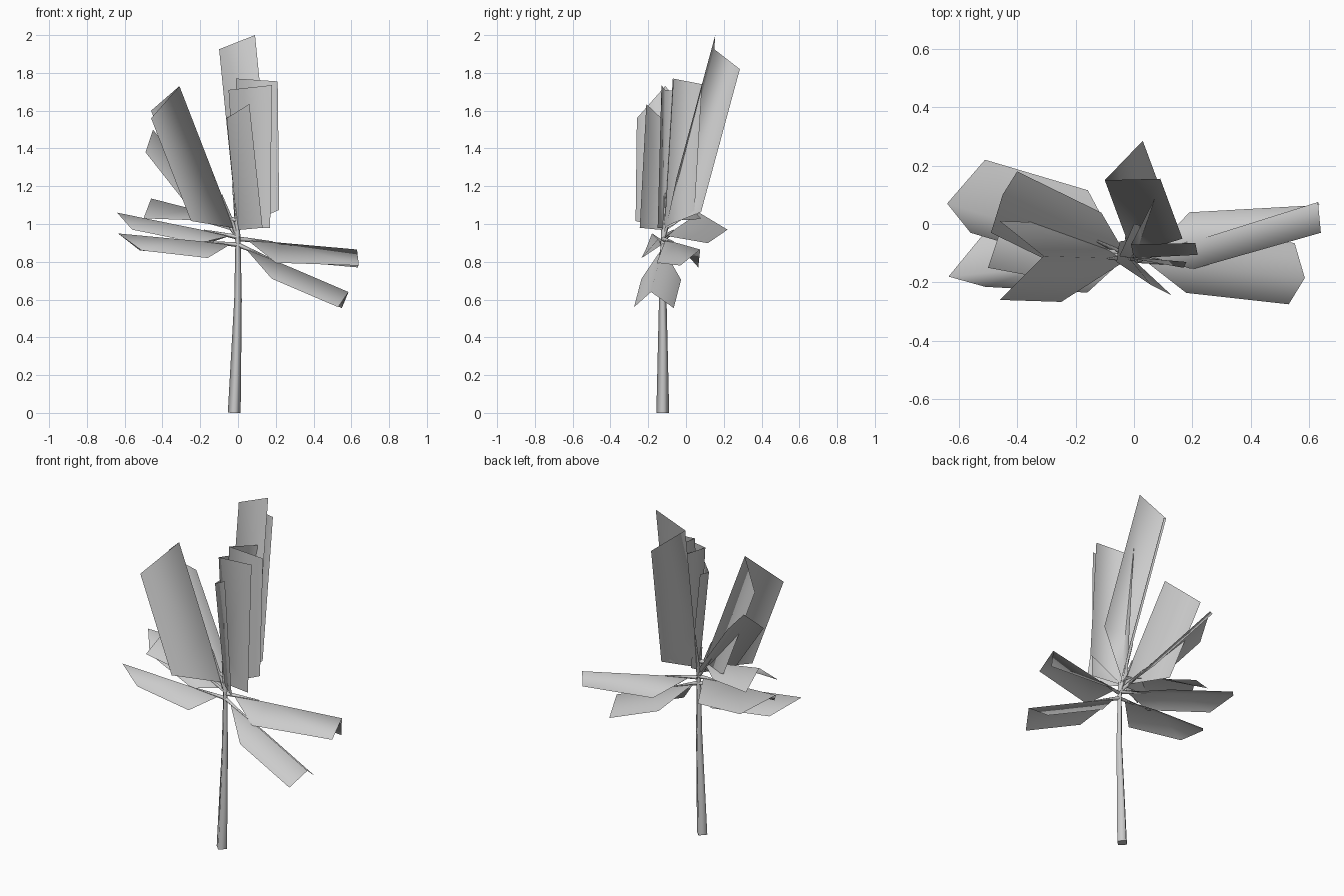
import bpy
from mathutils import Vector

if "Cube" in bpy.data.objects:
    bpy.data.objects.remove(bpy.data.objects["Cube"])


def make_object(name, verts, faces):
    mesh = bpy.data.meshes.new(name)
    mesh.from_pydata([tuple(v) for v in verts], [], faces)
    mesh.polygons.foreach_set("use_smooth", [True] * len(mesh.polygons))
    mesh.update()
    obj = bpy.data.objects.new(name, mesh)
    bpy.context.collection.objects.link(obj)
    return obj


def tube(name, rings, sides):
    """Tapered stalk through (centre, radius) rings."""
    curve = bpy.data.curves.new(name, 'CURVE')
    curve.dimensions = '3D'
    curve.bevel_depth = 1
    curve.bevel_resolution = (sides - 4) // 2
    curve.use_fill_caps = True
    spline = curve.splines.new('POLY')
    spline.points.add(len(rings) - 1)
    for point, (centre, radius) in zip(spline.points, rings):
        point.co = (*centre, 1)
        point.radius = radius
    obj = bpy.data.objects.new(name, curve)
    bpy.context.collection.objects.link(obj)
    return obj


def leaf(name, base, tip, wing_a, wing_b, reach, start_a=None, start_b=None):
    """Folded blade: a central rib and two wings, on a thin stalk."""
    base, tip, wing_a, wing_b = map(Vector, (base, tip, wing_a, wing_b))
    back = (base - tip) * reach
    start_a = Vector(start_a) if start_a else wing_a + back
    start_b = Vector(start_b) if start_b else wing_b + back
    root = base.lerp(tip, 0.06)
    rib = tip + back * 0.9
    verts = [root, rib, tip, wing_a, start_a, wing_b, start_b]
    make_object(name, verts, [(0, 1, 4), (1, 2, 3, 4), (0, 6, 1), (1, 6, 5, 2)])
    tube(name + "_stalk", [(base, 0.013), (base.lerp(tip, 0.28), 0.004)], 4)


# Trunk
tube("trunk", [((-0.02, -0.123, 0), 0.034), ((0, -0.123, 0.6), 0.02),
               ((0, -0.12, 0.9), 0.014), ((-0.01, -0.12, 1.03), 0.01)], 4)

low = (0.0, -0.12, 0.89)
high = (0.0, -0.12, 0.93)
top = (-0.01, -0.12, 1.02)

# Drooping leaves
leaf("right_leaf", (0.01, -0.12, 0.92), (0.63, 0.075, 0.865), (0.64, -0.03, 0.78), (0.635, 0.065, 0.77), 0.71,
     (0.2, -0.155, 0.795), (0.19, 0.04, 0.81))
leaf("lower_right_leaf", low, (0.585, -0.185, 0.64), (0.53, -0.275, 0.56), (0.55, -0.065, 0.555), 0.6)
leaf("lower_left_leaf", low, (-0.635, -0.18, 0.95), (-0.51, -0.215, 0.86), (-0.52, -0.04, 0.86), 0.57,
     (-0.16, -0.235, 0.82))

# Level leaves on the left
leaf("back_left_leaf", high, (-0.64, 0.07, 1.06), (-0.51, 0.22, 0.97), (-0.56, -0.03, 0.97), 0.55)
leaf("middle_left_leaf", top, (-0.46, -0.03, 1.135), (-0.5, -0.15, 1.03), (-0.45, 0.08, 1.03), 0.55,
     (-0.23, -0.2, 1.02), (-0.2, 0.03, 1.02))

# Slanting leaves on the left
leaf("tall_left_leaf", high, (-0.31, -0.11, 1.73), (-0.46, -0.26, 1.56), (-0.46, 0.01, 1.6), 0.68)
leaf("slanting_left_leaf", high, (-0.45, 0.1, 1.5), (-0.49, -0.03, 1.38), (-0.4, 0.18, 1.43), 0.64)

# Upright leaves
leaf("tallest_leaf", high, (-0.1, 0.15, 1.925), (0.09, 0.155, 2.0), (0.03, 0.285, 1.82), 0.76)
leaf("upright_leaf", high, (-0.01, -0.07, 1.77), (0.21, -0.065, 1.755), (0.07, 0.085, 1.74), 0.81)
leaf("middle_upright_leaf", high, (-0.05, -0.11, 1.71), (0.18, -0.13, 1.735), (0.0, 0.0, 1.7), 0.75,
     (0.17, -0.15, 0.98))
leaf("short_upright_leaf", high, (-0.06, -0.13, 1.56), (0.06, -0.21, 1.635), (-0.05, -0.06, 1.57), 0.9,
     (0.13, -0.245, 0.98))
